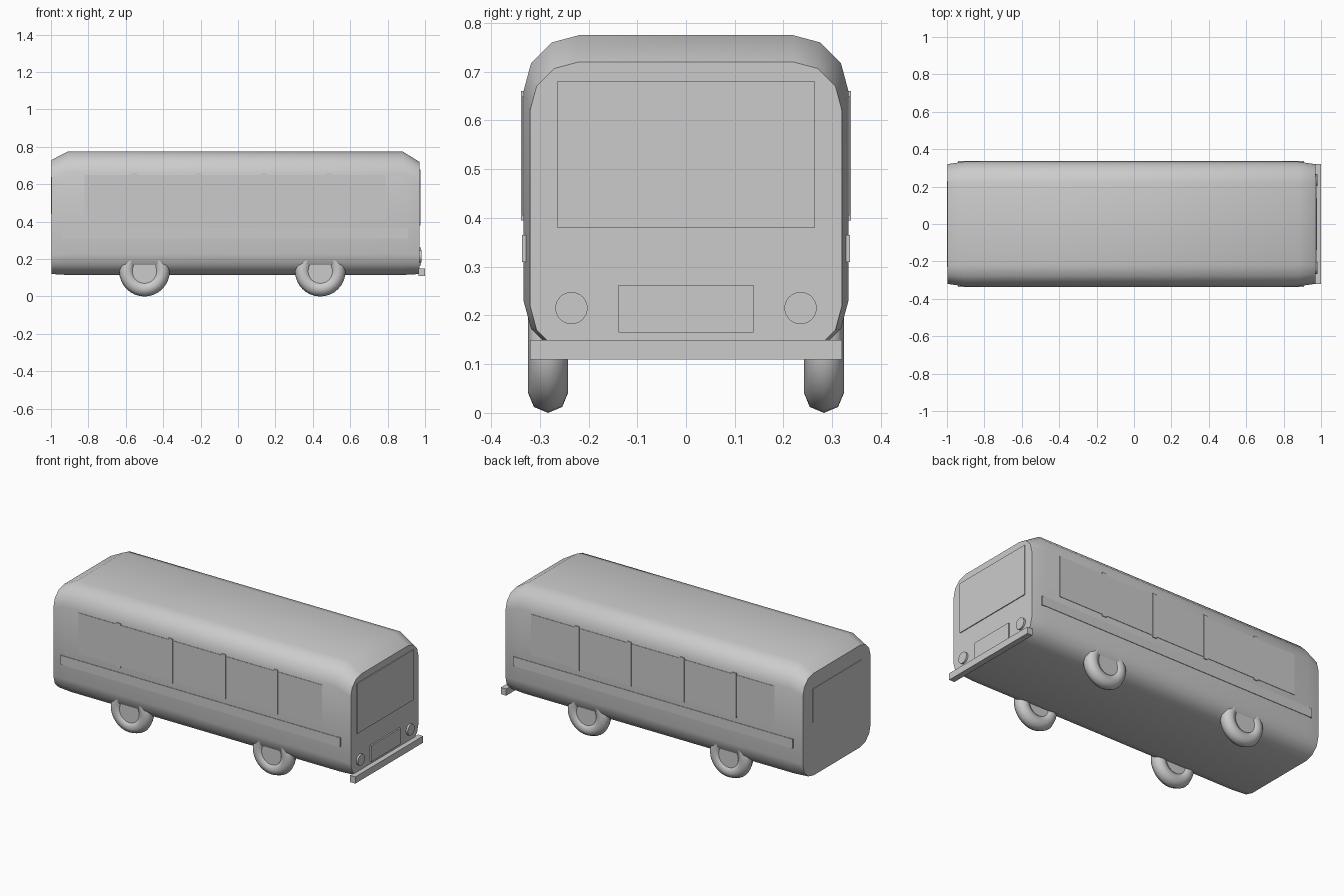
import bpy, bmesh, math

if "Cube" in bpy.data.objects:
    bpy.data.objects.remove(bpy.data.objects["Cube"])


def finish(name, bm, smooth=False):
    bmesh.ops.recalc_face_normals(bm, faces=bm.faces)
    mesh = bpy.data.meshes.new(name)
    bm.to_mesh(mesh)
    bm.free()
    ob = bpy.data.objects.new(name, mesh)
    bpy.context.collection.objects.link(ob)
    if smooth:
        bpy.ops.object.select_all(action='DESELECT')
        ob.select_set(True)
        bpy.context.view_layer.objects.active = ob
        bpy.ops.object.shade_smooth_by_angle(angle=math.radians(38))
    return ob


def box(name, x, y, z):
    bm = bmesh.new()
    bmesh.ops.create_cube(bm, size=1)
    for v in bm.verts:
        v.co = [lo + (c + 0.5) * (hi - lo) for c, (lo, hi) in zip(v.co, (x, y, z))]
    return finish(name, bm)


def cylinder(name, loc, r, depth, axis, n=32):
    bpy.ops.mesh.primitive_cylinder_add(
        vertices=n, radius=r, depth=depth, location=loc,
        rotation=(math.pi / 2, 0, 0) if axis == 'Y' else (0, math.pi / 2, 0))
    bpy.context.object.name = name
    bpy.ops.object.shade_smooth_by_angle(angle=math.radians(38))


def section(half, bottom, top, r, steps=3):
    """Rounded rectangle as (y, z) points."""
    pts = []
    corners = [(1, 1, 0), (-1, 1, 90), (-1, -1, 180), (1, -1, 270)]
    for sy, sz, a0 in corners:
        cy = sy * (half - r)
        cz = top - r if sz > 0 else bottom + r
        for i in range(steps + 1):
            a = math.radians(a0 + 90 * i / steps)
            pts.append((cy + r * math.cos(a), cz + r * math.sin(a)))
    return pts


# Body: lofted rounded sections with tapered ends
bm = bmesh.new()
rings = []
for x, half, bottom, top, r in [(-0.997, 0.32, 0.12, 0.73, 0.1),
                                (-0.91, 0.333, 0.115, 0.775, 0.114),
                                (0.88, 0.333, 0.115, 0.775, 0.114),
                                (0.97, 0.32, 0.12, 0.72, 0.1)]:
    rings.append([bm.verts.new((x, y, z)) for y, z in section(half, bottom, top, r)])
n = len(rings[0])
for a, b in zip(rings, rings[1:]):
    for i in range(n):
        j = (i + 1) % n
        bm.faces.new((a[i], a[j], b[j], b[i]))
bm.faces.new(rings[0])
bm.faces.new(rings[-1])
finish("body", bm, True)

# Side windows, pillars, trim and wheels on both sides
for side, s in (("right", -1), ("left", 1)):
    def span(outer):
        return tuple(sorted((s * 0.32, s * outer)))
    box(side + "_window_band", (-0.82, 0.79), span(0.3355), (0.405, 0.65))
    for i, x in enumerate((-0.555, -0.21, 0.14, 0.485)):
        box(f"{side}_pillar_{i}", (x - 0.014, x + 0.014), span(0.338), (0.395, 0.66))
    box(side + "_trim", (-0.94, 0.91), span(0.336), (0.31, 0.365))
    for end, x in (("rear", -0.5), ("front", 0.44)):
        loc = (x, s * 0.283, 0.135)
        bpy.ops.mesh.primitive_torus_add(
            major_radius=0.094, minor_radius=0.041, major_segments=32,
            minor_segments=8, location=loc, rotation=(math.pi / 2, 0, 0))
        bpy.context.object.name = f"{side}_{end}_tyre"
        bpy.ops.object.shade_smooth()
        cylinder(f"{side}_{end}_hub", loc, 0.065, 0.06, 'Y')
    cylinder(side + "_headlight", (0.968, s * 0.235, 0.215), 0.033, 0.026, 'X')

# Front and rear details
box("windshield", (0.95, 0.975), (-0.265, 0.265), (0.38, 0.68))
box("rear_window", (-1.0, -0.97), (-0.23, 0.23), (0.44, 0.64))
box("grille", (0.95, 0.979), (-0.138, 0.138), (0.165, 0.262))
box("front_bumper", (0.965, 1.0), (-0.32, 0.32), (0.11, 0.15))
